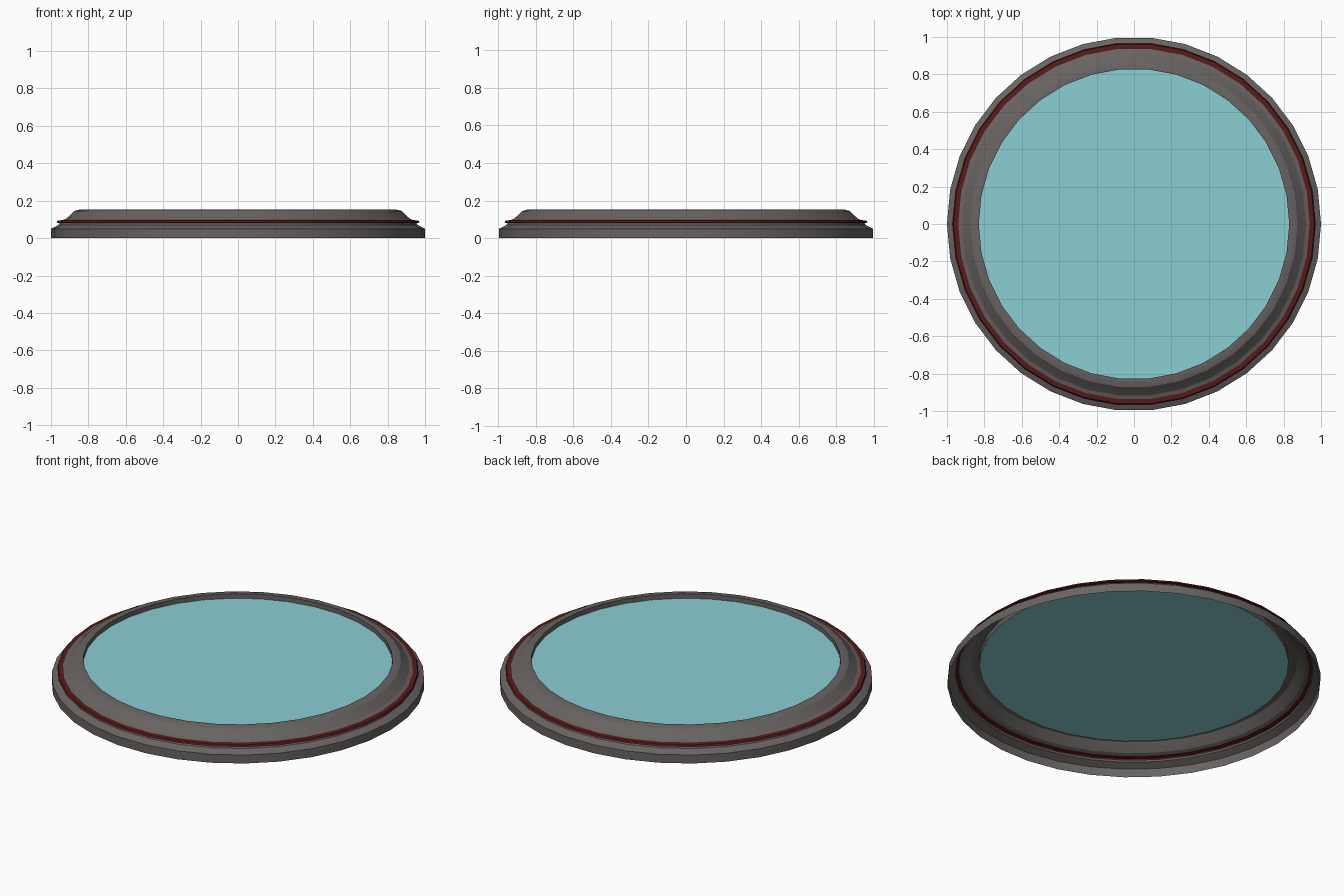
import bpy
import bmesh
from math import cos, sin, tau

SIDES = 34

cube = bpy.data.objects.get("Cube")
if cube:
    bpy.data.objects.remove(cube, do_unlink=True)


def material(name, rgb):
    mat = bpy.data.materials.new(name)
    mat.use_nodes = True
    color = (*rgb, 1.0)
    mat.diffuse_color = color
    mat.node_tree.nodes["Principled BSDF"].inputs["Base Color"].default_value = color
    return mat


def finish(name, bm, mat):
    mesh = bpy.data.meshes.new(name)
    bm.to_mesh(mesh)
    bm.free()
    mesh.materials.append(mat)
    obj = bpy.data.objects.new(name, mesh)
    bpy.context.collection.objects.link(obj)
    bpy.ops.object.select_all(action="DESELECT")
    obj.select_set(True)
    bpy.context.view_layer.objects.active = obj
    bpy.ops.object.shade_smooth_by_angle(angle=0.35)
    return obj


def lathe(name, profile, mat):
    """Turn (radius, height) points, listed from outside bottom upward, into an open shell."""
    bm = bmesh.new()
    rings = [[bm.verts.new((r * cos(tau * i / SIDES), r * sin(tau * i / SIDES), z))
              for i in range(SIDES)] for r, z in profile]
    for low, high in zip(rings, rings[1:]):
        for i in range(SIDES):
            j = (i + 1) % SIDES
            bm.faces.new((low[i], low[j], high[j], high[i]))
    return finish(name, bm, mat)


def disc(name, radius, z, mat):
    bm = bmesh.new()
    bm.faces.new([bm.verts.new((radius * cos(tau * i / SIDES), radius * sin(tau * i / SIDES), z))
                  for i in range(SIDES)])
    return finish(name, bm, mat)


grey = material("warm dark grey", (0.14, 0.127, 0.122))
red = material("deep red", (0.10, 0.010, 0.010))
aqua = material("pale aqua", (0.26, 0.62, 0.65))

# Lower wall with its sloping shoulder
lathe("base_rim", [(1.0, 0), (1.0, 0.05), (0.96, 0.07), (0.955, 0.08)], grey)

# Thin raised band round the shoulder
lathe("accent_band", [(0.955, 0.08), (0.97, 0.083), (0.965, 0.094), (0.94, 0.096)], red)

# Curved upper bezel, flat lip and short inner wall
lathe("upper_bezel", [(0.94, 0.096), (0.92, 0.103), (0.895, 0.125), (0.875, 0.145),
                      (0.85, 0.152), (0.83, 0.152), (0.83, 0.125)], grey)

# Slightly sunken panel
disc("centre_panel", 0.83, 0.125, aqua)
